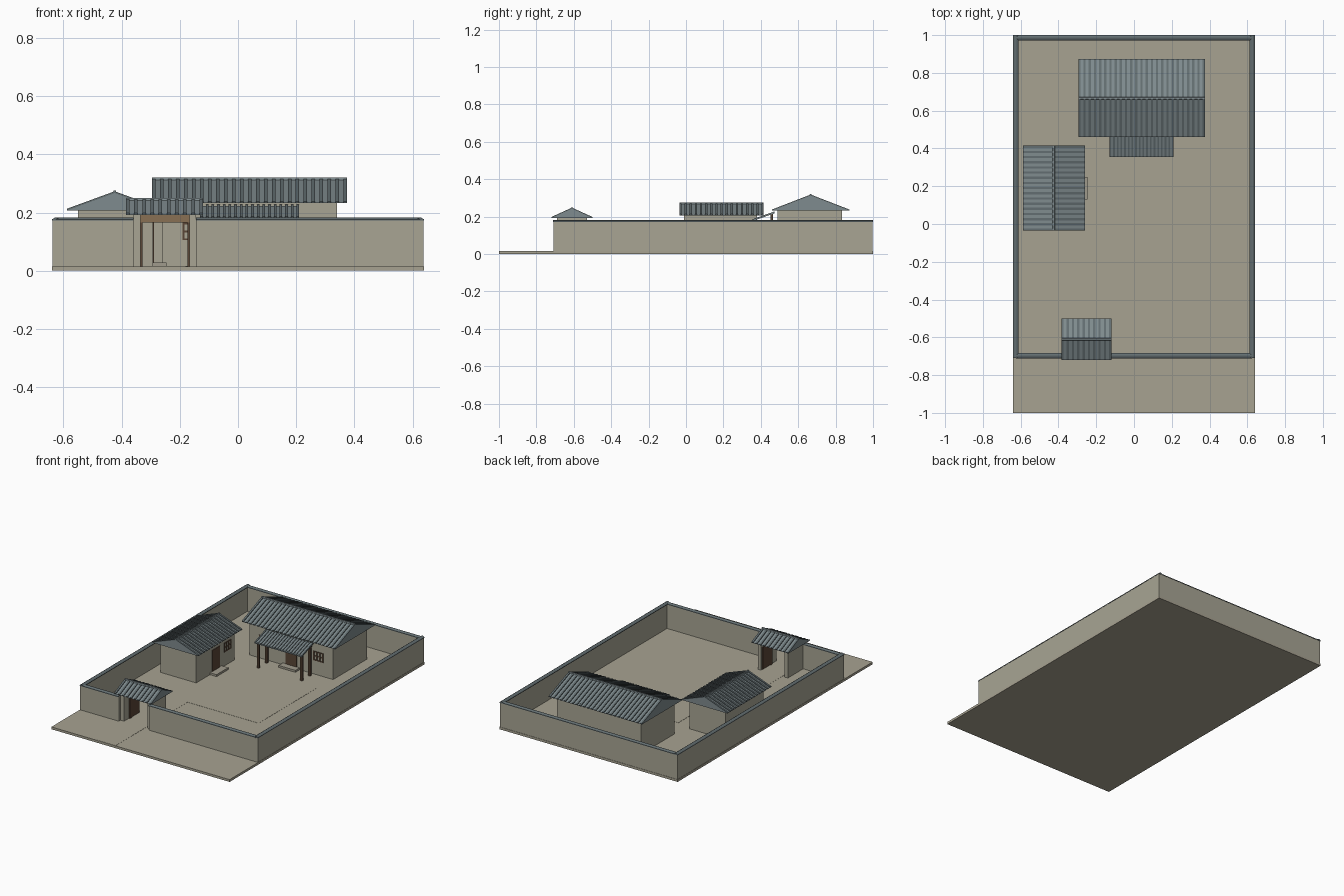
import bpy, bmesh, math
from mathutils import Vector

if "Cube" in bpy.data.objects:
    bpy.data.objects.remove(bpy.data.objects["Cube"])


def mat(name, r, g, b):
    lin = [((c / 255 + 0.055) / 1.055) ** 2.4 for c in (r, g, b)]
    m = bpy.data.materials.new(name)
    m.diffuse_color = (*lin, 1)
    m.use_nodes = True
    m.node_tree.nodes["Principled BSDF"].inputs["Base Color"].default_value = m.diffuse_color
    return m


EARTH = mat("pale_earth", 167, 162, 145)
PLASTER = mat("plaster", 168, 165, 148)
TILE = mat("roof_tile", 127, 139, 142)
RIB = mat("tile_rib", 98, 109, 112)
WOOD = mat("dark_wood", 90, 70, 55)
BEAM = mat("brown_beam", 136, 112, 84)
STONE = mat("step_stone", 160, 155, 140)
G = 0.015   # ground level


def prism(bm, pts, a0, a1, axis="x", mi=0):
    """Extrude a profile given as (across, z) along x or y."""
    def place(a, p):
        return (a, p[0], p[1]) if axis == "x" else (p[0], a, p[1])
    ends = [[bm.verts.new(place(a, p)) for p in pts] for a in (a0, a1)]
    n = len(pts)
    faces = [bm.faces.new(e) for e in ends]
    for i in range(n):
        j = (i + 1) % n
        faces.append(bm.faces.new((ends[0][i], ends[0][j], ends[1][j], ends[1][i])))
    for f in faces:
        f.material_index = mi


def box(bm, x0, x1, y0, y1, z0, z1, mi=0):
    prism(bm, [(y0, z0), (y1, z0), (y1, z1), (y0, z1)], x0, x1, "x", mi)


def finish(name, bm, *mats):
    bmesh.ops.recalc_face_normals(bm, faces=bm.faces)
    me = bpy.data.meshes.new(name)
    bm.to_mesh(me)
    bm.free()
    for m in mats:
        me.materials.append(m)
    ob = bpy.data.objects.new(name, me)
    bpy.context.collection.objects.link(ob)
    return ob


def boxes(name, m, *specs):
    bm = bmesh.new()
    for s in specs:
        box(bm, *s)
    return finish(name, bm, m)


def gable_roof(name, a0, a1, c0, c1, eave, top, axis, pitch=0.028):
    """Solid gable roof with raised tile ribs and a ridge cap."""
    bm = bmesh.new()
    c, r, h = (c0 + c1) / 2, top - 0.008, 0.006
    prism(bm, [(c0, eave), (c1, eave), (c, r)], a0, a1, axis, 0)
    n = round((a1 - a0) / pitch)
    w = 0.012
    for i in range(n + 1):
        m = a0 + w / 2 + (a1 - a0 - w) * i / n
        chevron = [(c0, eave), (c, r - 0.001), (c1, eave),
                   (c1, eave + h), (c, r + h), (c0, eave + h)]
        prism(bm, chevron, m - w / 2, m + w / 2, axis, 1)
    prism(bm, [(c - 0.007, r), (c + 0.007, r), (c + 0.004, top), (c - 0.004, top)],
          a0, a1, axis, 0)
    return finish(name, bm, TILE, RIB)


def lattice(name, side, pos, mid, z0, z1, width=0.07):
    """Wooden lattice window on a wall facing -y (side 'x') or +x (side 'y')."""
    t, d = 0.006, 0.004
    bars = [(mid - width / 2, mid + width / 2, z, z + t) for z in (z0, (z0 + z1 - t) / 2, z1 - t)]
    bars += [(u, u + t, z0, z1) for u in
             [mid - width / 2 + (width - t) * i / 3 for i in range(4)]]
    if side == "x":
        return boxes(name, WOOD, *[(u0, u1, pos - d, pos + d, a, b) for u0, u1, a, b in bars])
    return boxes(name, WOOD, *[(pos - d, pos + d, u0, u1, a, b) for u0, u1, a, b in bars])


# Ground, path and courtyard paving
boxes("ground", EARTH, (-0.64, 0.64, -1, 1, 0, G))
boxes("entrance_path", EARTH, (-0.32, -0.18, -0.998, -0.26, G - 0.002, G + 0.001))
boxes("courtyard_paving", EARTH, (-0.19, 0.33, -0.26, 0.35, G - 0.002, G + 0.001))

# Perimeter wall with a gap for the gate
boxes("perimeter_wall", PLASTER,
      (-0.638, -0.618, -0.708, 0.998, G, 0.174),
      (0.618, 0.638, -0.708, 0.998, G, 0.174),
      (-0.618, 0.618, 0.978, 0.998, G, 0.174),
      (-0.618, -0.36, -0.708, -0.688, G, 0.174),
      (-0.145, 0.618, -0.708, -0.688, G, 0.174))


def cap(c):
    return [(c - 0.014, 0.172), (c + 0.014, 0.172), (c + 0.014, 0.176),
            (c + 0.004, 0.182), (c - 0.004, 0.182), (c - 0.014, 0.176)]


bm = bmesh.new()
for s in (-1, 1):
    prism(bm, cap(s * 0.626), -0.71, 1.0, "y")
prism(bm, cap(0.986), -0.626, 0.626, "x")
prism(bm, cap(-0.698), -0.626, -0.36, "x")
prism(bm, cap(-0.698), -0.145, 0.626, "x")
finish("wall_cap", bm, RIB)

# Gatehouse
boxes("gate_side_walls", PLASTER,
      (-0.36, -0.335, -0.69, -0.53, G, 0.198),
      (-0.167, -0.145, -0.69, -0.53, G, 0.198))
boxes("gate_lintel", BEAM, (-0.335, -0.167, -0.645, -0.615, 0.165, 0.198))
boxes("gate_frame", WOOD,
      (-0.335, -0.328, -0.64, -0.62, G, 0.166),
      (-0.174, -0.167, -0.64, -0.62, G, 0.166))
boxes("gate_doors", WOOD,
      (-0.333, -0.328, -0.62, -0.54, G + 0.003, 0.16),
      (-0.174, -0.169, -0.62, -0.54, G + 0.003, 0.16))
gable_roof("gate_roof", -0.385, -0.12, -0.72, -0.50, 0.192, 0.25, "x")

# Main house
boxes("main_house_walls", PLASTER, (-0.26, 0.34, 0.49, 0.835, G, 0.238))
gable_roof("main_house_roof", -0.295, 0.375, 0.46, 0.873, 0.232, 0.32, "x")
boxes("main_house_door", WOOD, (0.0, 0.08, 0.486, 0.494, G + 0.01, 0.165))
boxes("main_house_step", STONE, (-0.02, 0.10, 0.445, 0.49, G, G + 0.013))
for i, x in enumerate((-0.155, 0.235)):
    lattice(f"main_house_window_{i + 1}", "x", 0.49, x, 0.105, 0.165)

# Porch with lean-to tile roof
posts = [(x - 0.007, x + 0.007, y - 0.007, y + 0.007, G, z)
         for x in (-0.115, 0.195) for y, z in ((0.375, 0.183), (0.458, 0.213))]
boxes("porch_posts", WOOD, *posts)
boxes("porch_beams", WOOD,
      (-0.125, 0.205, 0.369, 0.381, 0.172, 0.183),
      (-0.125, 0.205, 0.452, 0.464, 0.200, 0.211))
bm = bmesh.new()
y0, y1, z0, z1 = 0.355, 0.472, 0.176, 0.217
prism(bm, [(y0, z0), (y1, z1), (y1, z1 + 0.006), (y0, z0 + 0.006)], -0.13, 0.21, "x", 0)
for i in range(18):
    x = -0.13 + 0.331 * i / 17
    prism(bm, [(y0, z0), (y1, z1), (y1, z1 + 0.01), (y0, z0 + 0.01)], x, x + 0.009, "x", 1)
finish("porch_roof", bm, TILE, RIB)

# Side house
boxes("side_house_walls", PLASTER, (-0.55, -0.293, -0.01, 0.38, G, 0.212))
gable_roof("side_house_roof", -0.035, 0.415, -0.588, -0.26, 0.207, 0.275, "y")
boxes("side_house_door", WOOD, (-0.297, -0.289, 0.15, 0.23, G + 0.01, 0.165))
boxes("side_house_step", STONE, (-0.293, -0.245, 0.13, 0.25, G, G + 0.013))
lattice("side_house_window", "y", -0.293, 0.31, 0.105, 0.165)
